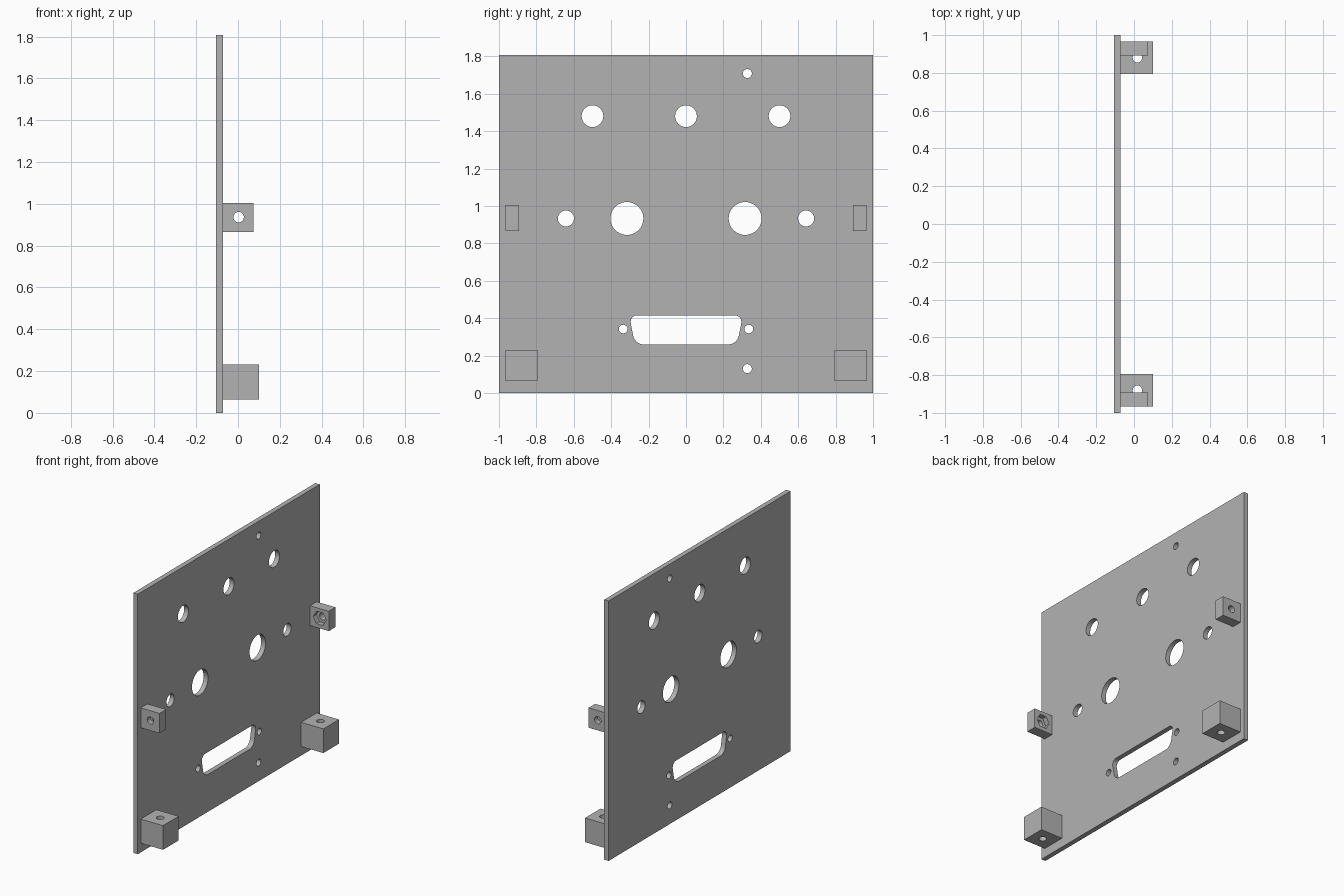
import bpy, bmesh
from math import cos, sin, tau, radians

cube = bpy.data.objects.get("Cube")
if cube:
    bpy.data.objects.remove(cube, do_unlink=True)

grey = bpy.data.materials.new("plain grey")
grey.use_nodes = True
colour = (0.45, 0.45, 0.45, 1)
grey.diffuse_color = colour
grey.node_tree.nodes["Principled BSDF"].inputs["Base Color"].default_value = colour


def ring(u, v, r, n=40):
    return [(u + r * cos(tau * i / n), v + r * sin(tau * i / n)) for i in range(n)]


def rect(u0, u1, v0, v1):
    return [(u0, v0), (u1, v0), (u1, v1), (u0, v1)]


def prism(name, outline, axis, lo, hi, rounding=0):
    """Extrude a 2D outline along an axis (0 = x, 1 = y, 2 = z)."""
    def place(p, d):
        co = list(p)
        co.insert(axis, d)
        return co
    bm = bmesh.new()
    a = [bm.verts.new(place(p, lo)) for p in outline]
    b = [bm.verts.new(place(p, hi)) for p in outline]
    bm.faces.new(a)
    bm.faces.new(b[::-1])
    n = len(outline)
    for i in range(n):
        j = (i + 1) % n
        bm.faces.new((a[j], a[i], b[i], b[j]))
    bmesh.ops.recalc_face_normals(bm, faces=bm.faces[:])
    if rounding:
        edges = [e for e in bm.edges if e.verts[0].co[axis] != e.verts[1].co[axis]]
        bmesh.ops.bevel(bm, geom=edges, offset=rounding, segments=8,
                        profile=0.5, affect='EDGES')
    mesh = bpy.data.meshes.new(name)
    bm.to_mesh(mesh)
    bm.free()
    mesh.materials.append(grey)
    obj = bpy.data.objects.new(name, mesh)
    bpy.context.collection.objects.link(obj)
    return obj


def cut(obj, cutters):
    bpy.context.view_layer.objects.active = obj
    for cutter in cutters:
        cutter.hide_render = True
        mod = obj.modifiers.new("cut", 'BOOLEAN')
        mod.operation = 'DIFFERENCE'
        mod.solver = 'EXACT'
        mod.object = cutter
        bpy.ops.object.modifier_apply(modifier=mod.name)
        bpy.data.objects.remove(cutter, do_unlink=True)
    bpy.ops.object.select_all(action='DESELECT')
    obj.select_set(True)
    bpy.ops.object.shade_smooth_by_angle(angle=radians(30))


# Upright panel
BACK, FACE = -0.105, -0.071
panel = prism("panel", rect(-1, 1, 0, 1.807), 0, BACK, FACE)

# Panel holes: y, z, radius
holes = [(y, 1.48, 0.058) for y in (-0.5, 0, 0.5)]
holes += [(s * 0.316, 0.933, 0.088) for s in (-1, 1)]
holes += [(s * 0.642, 0.933, 0.043) for s in (-1, 1)]
holes += [(s * 0.336, 0.342, 0.023) for s in (-1, 1)]
holes += [(0.328, z, 0.024) for z in (0.13, 1.708)]
cutters = [prism("hole_cutter", ring(*h), 0, BACK - 0.1, FACE + 0.1) for h in holes]

# Rounded tapering connector slot
slot = [(-0.273, 0.26), (0.273, 0.26), (0.304, 0.415), (-0.304, 0.415)]
cutters.append(prism("slot_cutter", slot, 0, BACK - 0.1, FACE + 0.1, 0.045))
cut(panel, cutters)

for side, label in ((-1, "front"), (1, "back")):
    # Lower mounting block with a vertical screw hole
    lo, hi = sorted((side * 0.795, side * 0.966))
    lower = prism(label + "_lower_block", rect(FACE, 0.1, lo, hi), 2, 0.063, 0.231)
    cut(lower, [prism("screw_cutter", ring(0.018, side * 0.88, 0.025), 2, 0, 0.3)])

    # Upper mounting lug with a screw hole and a hexagonal nut pocket inside
    lo, hi = sorted((side * 0.893, side * 0.966))
    upper = prism(label + "_upper_lug", rect(FACE, 0.073, 0.866, 1.004), 1, lo, hi)
    p, q = sorted((side * 0.85, side * 0.928))
    cut(upper, [prism("screw_cutter", ring(0.003, 0.936, 0.025), 1, lo - 0.1, hi + 0.1),
                prism("nut_cutter", ring(0.003, 0.936, 0.05, 6), 1, p, q)])
